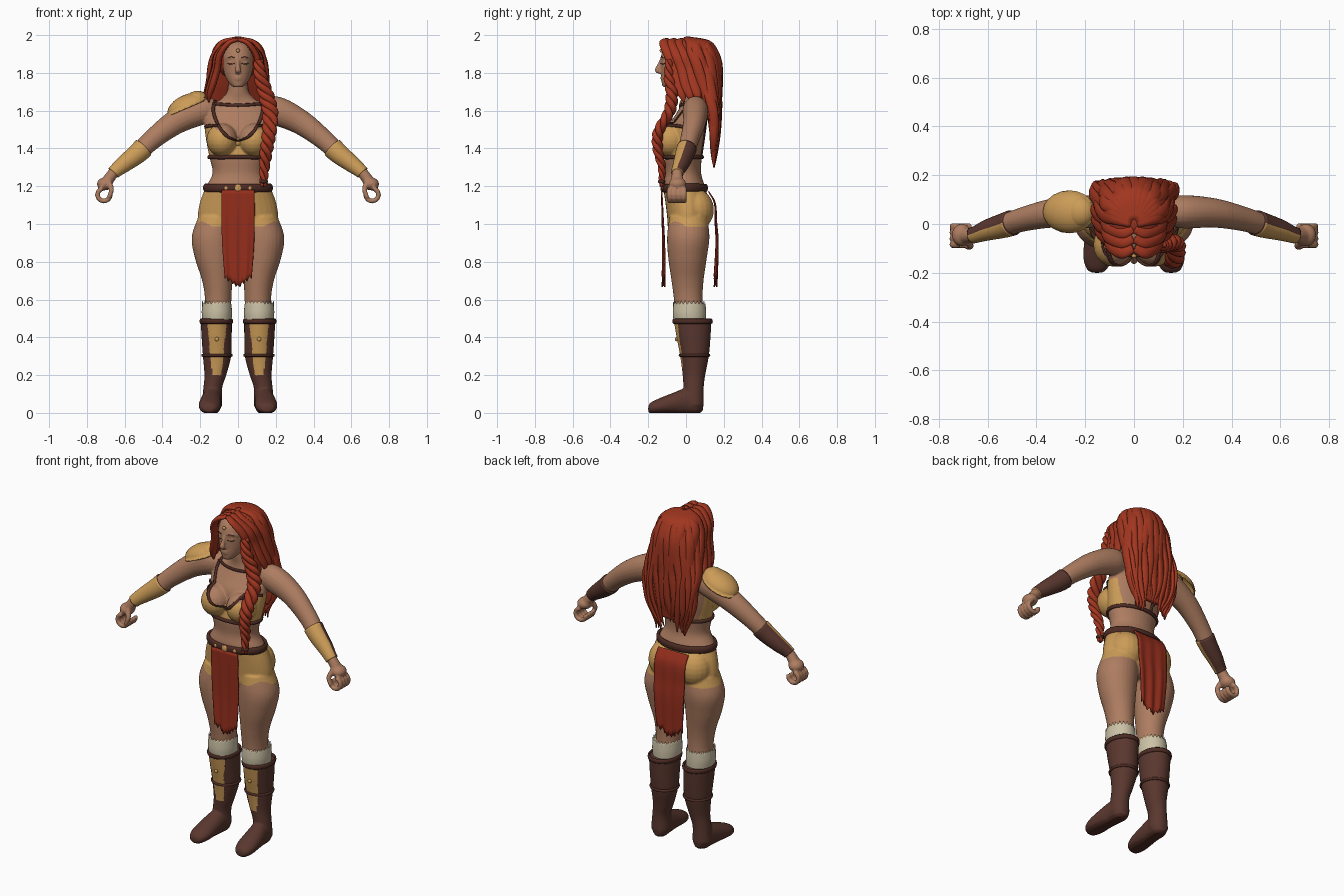
import bpy, bmesh, math, random
from mathutils import Vector, Matrix
from mathutils.bvhtree import BVHTree

random.seed(4)
if "Cube" in bpy.data.objects:
    bpy.data.objects.remove(bpy.data.objects["Cube"])
X, Y, Z = Vector((1, 0, 0)), Vector((0, 1, 0)), Vector((0, 0, 1))
SIDES = (-1, 1)


def material(name, *rgb):
    m = bpy.data.materials.new(name)
    m.use_nodes = True
    col = [(c / 255) ** 2.2 for c in rgb] + [1]
    m.diffuse_color = col
    m.node_tree.nodes["Principled BSDF"].inputs["Base Color"].default_value = col
    return m


SKIN = material("skin", 172, 124, 97)
TAN = material("tan leather", 202, 154, 88)
HAIR = material("red hair", 160, 57, 37)
CLOTH = material("red cloth", 148, 50, 34)
BROWN = material("brown leather", 90, 58, 50)
STRAP = material("dark strap", 78, 47, 40)
FUR = material("pale fur", 202, 192, 164)


def spline(pts, n=6):
    p = [Vector(q) for q in pts]
    p = [p[0] * 2 - p[1]] + p + [p[-1] * 2 - p[-2]]
    out = []
    for i in range(1, len(p) - 2):
        a, b, c, d = p[i - 1:i + 3]
        for k in range(n):
            t = k / n
            out.append((b * 2 + (c - a) * t + (a * 2 - b * 5 + c * 4 - d) * t ** 2
                        + (b * 3 - a - c * 3 + d) * t ** 3) * 0.5)
    return out + [p[-2]]


def tube(bm, path, ref=X, axis=None, sides=20, closed=False):
    """Loft ellipses along (x, y, z, radius along ref, other radius)."""
    rings, n = [], len(path)
    for i, q in enumerate(path):
        a = path[i - 1] if closed or i else q
        b = path[(i + 1) % n] if closed or i < n - 1 else q
        t = axis or (Vector(b[:3]) - Vector(a[:3])).normalized()
        u = (ref - t * ref.dot(t)).normalized()
        v = t.cross(u)
        angles = [math.tau * k / sides for k in range(sides)]
        rings.append([bm.verts.new(Vector(q[:3]) + u * max(q[3], .001) * math.cos(g)
                                   + v * max(q[4], .001) * math.sin(g)) for g in angles])
    for i in range(n if closed else n - 1):
        r, s = rings[i], rings[(i + 1) % n]
        for k in range(sides):
            j = (k + 1) % sides
            bm.faces.new((r[k], r[j], s[j], s[k]))
    if not closed:
        bm.faces.new(rings[0])
        bm.faces.new(rings[-1])
    return rings


def ball(bm, c, r, rot=Matrix()):
    bmesh.ops.create_uvsphere(bm, u_segments=20, v_segments=12, radius=1,
                              matrix=Matrix.Translation(c) @ rot @ Matrix.Diagonal((*r, 1)))


def flip(pts, s):
    return [(s * p[0], *p[1:]) for p in pts]


def make(name, bm, mats, voxel=0, rule=None):
    bmesh.ops.recalc_face_normals(bm, faces=bm.faces[:])
    me = bpy.data.meshes.new(name)
    bm.to_mesh(me)
    bm.free()
    ob = bpy.data.objects.new(name, me)
    bpy.context.scene.collection.objects.link(ob)
    if voxel:  # fuse overlapping volumes into one skin
        m = ob.modifiers.new("fuse", 'REMESH')
        m.mode, m.voxel_size = 'VOXEL', voxel
        m = ob.modifiers.new("soften", 'SMOOTH')
        m.factor, m.iterations = 0.5, 4
        dg = bpy.context.evaluated_depsgraph_get()
        me = bpy.data.meshes.new_from_object(ob.evaluated_get(dg))
        ob.modifiers.clear()
        ob.data = me
    me.materials.clear()
    for m in mats:
        me.materials.append(m)
    for p in me.polygons:
        p.use_smooth = True
        p.material_index = rule(p.center, p.normal) if rule else 0
    return ob


# Body: torso, head, limbs and hands fused together
bm = bmesh.new()
torso = [(.15, .08, .94, .01), (.2, .105, .98, .01), (.213, .11, 1.04, .01), (.2, .115, 1.12, .005),
         (.168, .11, 1.2, -.01), (.135, .095, 1.27, -.015), (.153, .1, 1.36, -.015), (.17, .1, 1.45, 0),
         (.178, .1, 1.52, .01), (.175, .085, 1.58, .03), (.14, .065, 1.63, .038),
         (.085, .058, 1.665, .035), (.055, .054, 1.71, .025), (.05, .05, 1.8, .015)]
tube(bm, spline([(0, y, z, a, b) for a, b, z, y in torso]), axis=Z, sides=32)
head = [(.026, .028, 1.725, -.095), (.042, .05, 1.74, -.078), (.06, .072, 1.765, -.058),
        (.074, .088, 1.8, -.043), (.081, .098, 1.85, -.035), (.081, .1, 1.9, -.03),
        (.065, .085, 1.945, -.02), (.03, .04, 1.975, -.01)]
tube(bm, spline([(0, y, z, a, b) for a, b, z, y in head]), axis=Z, sides=32)
tube(bm, spline([(0, -.128, 1.872, .009, .01), (0, -.14, 1.84, .01, .013), (0, -.152, 1.814, .016, .013),
                 (0, -.135, 1.803, .012, .01)]))
for z, w in ((1.778, .024), (1.766, .021)):
    ball(bm, (0, -.122, z), (w, .014, .007))
arm = [(.12, .05, 1.6, .05, .055), (.2, .05, 1.6, .068, .076), (.33, .045, 1.54, .06, .066),
       (.45, .02, 1.45, .05, .054), (.53, -.005, 1.375, .045, .048), (.6, -.025, 1.32, .037, .039),
       (.655, -.045, 1.275, .028, .03), (.69, -.047, 1.23, .034, .03)]
leg = [(.11, .012, 1.04, .1, .1), (.13, .012, .93, .115, .112), (.125, .008, .82, .103, .102),
       (.11, .008, .7, .08, .085), (.105, .012, .6, .07, .076), (.11, .02, .47, .07, .075)]
for s in SIDES:
    tube(bm, spline(flip(arm, s)), ref=Y)
    tube(bm, spline(flip(leg, s)), axis=Z, sides=28)
    ball(bm, (s * .084, -.085, 1.445), (.083, .09, .088))
    ball(bm, (s * .095, .05, 1.075), (.1, .098, .11))
    ball(bm, (s * .034, -.114, 1.853), (.017, .012, .009))
    tube(bm, spline(flip([(.012, -.126, 1.876, .006, .008), (.04, -.117, 1.883, .006, .008),
                          (.065, -.09, 1.875, .005, .006)], s)), ref=Z)
    ball(bm, (s * .705, -.045, 1.212), (.042, .046, .034))
    for k in range(4):  # fingers curled into a loose fist
        arc = [math.radians(80 - 27 * i) for i in range(11)]
        tube(bm, flip([(.71 + .034 * math.cos(a), .025 * k - .085, 1.155 + .034 * math.sin(a), .014, .013)
                       for a in arc], s), ref=Y, sides=12)
    tube(bm, spline(flip([(.685, -.07, 1.225, .015, .015), (.67, -.09, 1.18, .014, .014),
                          (.685, -.096, 1.14, .01, .01)], s)), ref=Y, sides=12)


def body_rule(c, n):
    x = abs(c.x)
    front = min(1, max(0, -c.y / .06))
    if .985 + .5 * front * max(0, x - .13) < c.z < 1.2 and x < .3:
        return 1
    if 1.355 < c.z < 1.44 + min(.075, .55 * x) and c.y < .05 and x < .19:
        return 1
    return 0


body = make("body", bm, [SKIN, TAN], voxel=.006, rule=body_rule)
tree = BVHTree.FromPolygons([v.co for v in body.data.vertices], [p.vertices[:] for p in body.data.polygons])


def hit(o, d, off=.003):
    loc, nor, _, _ = tree.ray_cast(Vector(o), Vector(d).normalized())
    return loc + nor * off if loc else Vector(o) + Vector(d)


def drape(pts, side=-1, w=.009, th=.005):
    """Strap through (x, z) points laid on the front (-1) or back (1)."""
    return [(*hit((x, side * .5, z), (0, -side, 0)), w, th) for x, z in spline(pts, 7)]


def hoop(z, w, th):
    angles = [math.tau * k / 64 for k in range(64)]
    return [(*hit((.32 * math.cos(a), .32 * math.sin(a), z), (-math.cos(a), -math.sin(a), 0)), w, th)
            for a in angles]


# Harness straps and belt
bm = bmesh.new()
tube(bm, hoop(1.355, .011, .008), ref=Z, sides=8, closed=True)
tube(bm, drape([(-.135, 1.635), (0, 1.628), (.13, 1.635)]), ref=Z, sides=8)
for s in SIDES:
    tube(bm, drape(flip([(.122, 1.65), (.13, 1.6), (.105, 1.525), (.06, 1.465), (0, 1.437)], s)), sides=8)
    tube(bm, drape(flip([(.105, 1.517), (.14, 1.52), (.172, 1.515)], s)), ref=Z, sides=8)
    tube(bm, drape(flip([(.05, 1.36), (.075, 1.5), (.12, 1.64)], s), side=1), sides=8)
make("harness_straps", bm, [STRAP])
bm = bmesh.new()
tube(bm, hoop(1.19, .022, .011), ref=Z, sides=10, closed=True)
make("belt", bm, [STRAP])
bm = bmesh.new()
for x, z, r in ((0, 1.19, .02), (-.06, 1.19, .012), (.06, 1.19, .012), (0, 1.435, .02), (0, 1.915, .01)):
    ball(bm, hit((x, -.5, z), (0, 1, 0), .008), (r, .008, r))
make("studs", bm, [TAN])

# Brows and closed lashes
bm = bmesh.new()
for s in SIDES:
    for z, rise in ((1.88, .005), (1.85, -.003)):
        tube(bm, drape(flip([(.018, z), (.035, z + rise), (.052, z)], s), w=.002, th=.002), ref=Z, sides=6)
make("brows_and_lashes", bm, [STRAP])

# Boots with tan shin guards and dark soles
bm = bmesh.new()
boot = [(.115, .035, .49, .083, .1), (.113, .04, .4, .08, .09), (.111, .045, .3, .075, .076),
        (.12, .042, .2, .058, .06), (.134, .04, .13, .05, .054), (.138, .04, .04, .055, .055)]
foot = [(.135, .09, .045, .025, .035), (.137, .055, .05, .05, .06), (.14, 0, .06, .053, .07),
        (.146, -.07, .05, .058, .056), (.15, -.14, .036, .058, .042), (.152, -.185, .026, .042, .03),
        (.152, -.2, .022, .02, .016)]
for s in SIDES:
    tube(bm, spline(flip(boot, s)), axis=Z, sides=28)
    tube(bm, spline(flip(foot, s)), axis=Y, sides=24)


def boot_rule(c, n):
    if c.z < .014:
        return 2
    half = .024 + .1 * (c.z - .2)
    return int(.2 < c.z < .475 and n.y < -.1 and abs(abs(c.x) - .112) < half)


boots = make("boots", bm, [BROWN, TAN, STRAP], voxel=.007, rule=boot_rule)
for v in boots.data.vertices:
    v.co.z = max(0, v.co.z)

bm, studs, socks = bmesh.new(), bmesh.new(), bmesh.new()
for s in SIDES:
    for x, y, z, a, b, r in ((.115, .035, .485, .082, .1, .014), (.111, .045, .305, .076, .077, .008)):
        ring = [math.tau * k / 40 for k in range(40)]
        tube(bm, [(s * x + a * math.cos(t), y + b * math.sin(t), z, r, .007) for t in ring],
             ref=Z, sides=8, closed=True)
    ball(studs, (s * .112, -.05, .39), (.011, .008, .011))
    rings = tube(socks, spline(flip([(.111, .02, .48, .076, .085), (.112, .018, .53, .08, .088),
                                     (.112, .018, .585, .077, .085)], s)), axis=Z, sides=48)
    for ring in rings[-3:]:  # ragged fur edge
        for k, v in enumerate(ring):
            v.co.z += .009 * (-1) ** k
make("boot_straps", bm, [STRAP])
make("boot_studs", studs, [TAN])
make("fur_socks", socks, [FUR])

# Bracers: tan plate in front, brown leather behind
bm = bmesh.new()
for s in SIDES:
    guard = [q for q in spline(arm, 10) if .495 < q[0] < .662]
    tube(bm, flip([(*q[:3], q[3] + .006, q[4] + .006) for q in guard], s), ref=Y, sides=32)
make("bracers", bm, [BROWN, TAN], rule=lambda c, n: int(n.y < -.05))

# Shoulder guard in two overlapping shells, on the right only
tilt = Matrix.Rotation(math.radians(-23), 4, 'Y')
for name, c, r in (("shoulder_guard", (-.265, .05, 1.622), (.115, .088, .064)),
                   ("shoulder_guard_cap", (-.225, .05, 1.652), (.066, .066, .05))):
    bm = bmesh.new()
    ball(bm, c, r, tilt)
    bmesh.ops.bisect_plane(bm, geom=bm.verts[:] + bm.edges[:] + bm.faces[:], plane_co=c,
                           plane_no=tilt @ Z, clear_inner=True)
    make(name, bm, [TAN]).modifiers.new("thickness", 'SOLIDIFY').thickness = .008


# Hanging cloth panels with torn hems
def panel(name, rows):
    bm, cols, grid = bmesh.new(), 14, []
    path = spline(rows, 6)
    for i, (half, y, z) in enumerate(path):
        f = i / (len(path) - 1)
        line = []
        for j in range(cols + 1):
            c = 2 * j / cols - 1
            drop = f ** 4 * (.05 * abs(c) + .022 * (j % 2))
            line.append(bm.verts.new((half * c, y + .007 * f * math.sin(9 * c), z + drop)))
        grid.append(line)
    for a, b in zip(grid, grid[1:]):
        for j in range(cols):
            bm.faces.new((a[j], a[j + 1], b[j + 1], b[j]))
    make(name, bm, [CLOTH]).modifiers.new("thickness", 'SOLIDIFY').thickness = .007


panel("front_cloth", [(.088, -.132, 1.18), (.088, -.128, 1.05), (.084, -.122, .88), (.07, -.122, .66)])
panel("back_cloth", [(.1, .122, 1.175), (.1, .156, 1.11), (.1, .162, 1.0), (.095, .168, .88), (.082, .16, .66)])

# Hair: scalp cap and back mass covered by flowing locks
bm = bmesh.new()
ball(bm, (0, .025, 1.873), (.12, .13, .113))
mass = [(.12, .11, 1.92, .045), (.14, .11, 1.85, .07), (.155, .085, 1.75, .098), (.168, .058, 1.67, .122),
        (.168, .038, 1.6, .142), (.155, .026, 1.5, .148), (.13, .018, 1.43, .146), (.1, .01, 1.38, .145)]
tube(bm, spline([(0, y, z, a, b) for a, b, z, y in mass]), axis=Z, sides=32)
for i in range(15):
    a = math.radians(-8 + 196 * i / 14)
    ca, sa = math.cos(a), math.sin(a)
    cut = random.uniform(-.05, .04)
    pts = [(.015 * ca, .0 + .02 * sa, 1.984, .012, .008), (.085 * ca, .035 + .08 * sa, 1.962, .026, .013)]
    for k, (rx, ry, z, y) in enumerate(mass):
        w = .028 * (1 - (k / 8) ** 3)
        sway = .007 * math.sin(1.5 * k + 2 * i)
        pts.append((rx * ca + sway, y + ry * sa, z + cut * (k / 7) ** 2, w, .013 * (1 - (k / 9) ** 3)))
    pts.append((.095 * ca, .148, 1.34 + cut, .003, .003))
    tube(bm, spline(pts, 5), ref=Vector((-sa, ca, 0)), sides=10)
for s in SIDES:  # locks parted over the forehead and framing the face
    for y, out in ((0, 0), (.04, .012), (.08, .015)):
        lock = [(.004, y - .1, 1.975, .018, .01), (.05, y - .118, 1.958, .024, .014),
                (.096 + out, y - .09, 1.895, .028, .017), (.11 + out, y - .06, 1.82, .03, .018),
                (.133 + out, y - .04, 1.74, .03, .018), (.15 + out, y - .02, 1.685, .022, .014),
                (.155 + out, y - .01, 1.645, .004, .004)]
        tube(bm, spline(flip(lock, s)), ref=Y, sides=12)
make("hair", bm, [HAIR])

# Braid over the left shoulder
bm = bmesh.new()
braid = spline([(.108, -.09, 1.87, .014), (.12, -.09, 1.78, .02), (.15, -.075, 1.68, .024),
                (.17, -.09, 1.59, .024), (.166, -.145, 1.49, .022), (.152, -.15, 1.4, .02),
                (.14, -.128, 1.3, .016), (.134, -.128, 1.2, .01)], 14)
for strand in range(3):
    path = []
    for i, (x, y, z, r) in enumerate(braid):
        g = i * .3 + strand * math.tau / 3
        path.append((x + r * math.cos(g), y + .7 * r * math.sin(g), z, r * .85, r * .75))
    tube(bm, path, sides=10)
make("braid", bm, [HAIR])
bm = bmesh.new()
ball(bm, (.136, -.128, 1.225), (.023, .02, .013))
make("braid_tie", bm, [STRAP])
